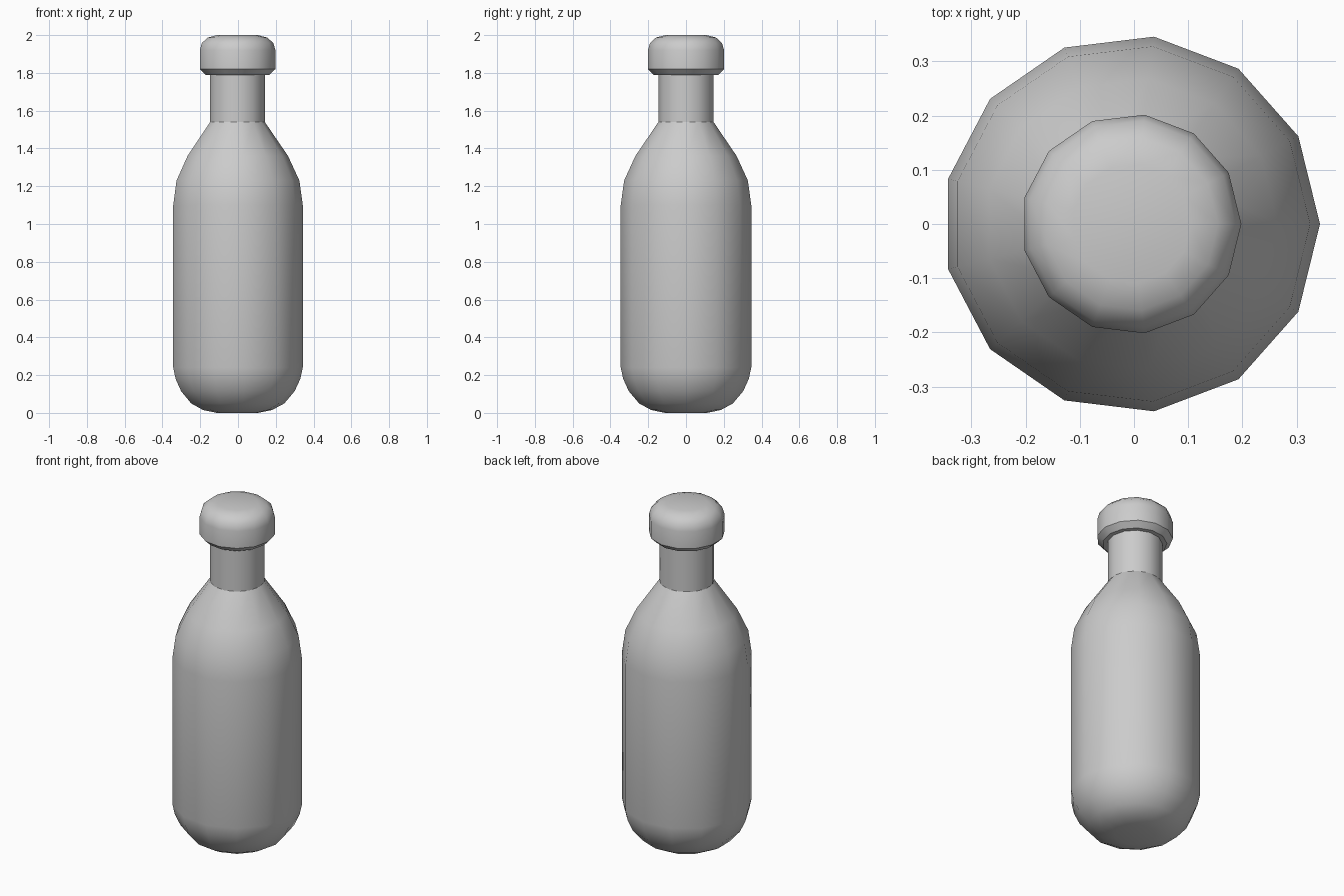
import bpy, bmesh, math

if "Cube" in bpy.data.objects:
    bpy.data.objects.remove(bpy.data.objects["Cube"])

SIDES = 13
SHIFT = -0.005  # odd-sided ring, nudged so the bounds are centred


def lathe(name, profile):
    """Revolve (radius, z) points into a closed low-poly solid."""
    bm = bmesh.new()
    rings = []
    for r, z in profile:
        rings.append([bm.verts.new((r * math.cos(a) + SHIFT, r * math.sin(a), z))
                      for a in (2 * math.pi * i / SIDES for i in range(SIDES))])
    for low, high in zip(rings, rings[1:]):
        for i in range(SIDES):
            j = (i + 1) % SIDES
            bm.faces.new((low[i], low[j], high[j], high[i]))
    bm.faces.new(rings[0][::-1])
    bm.faces.new(rings[-1])
    bmesh.ops.recalc_face_normals(bm, faces=bm.faces)
    mesh = bpy.data.meshes.new(name)
    bm.to_mesh(mesh)
    bm.free()
    obj = bpy.data.objects.new(name, mesh)
    bpy.context.collection.objects.link(obj)
    bpy.ops.object.select_all(action='DESELECT')
    obj.select_set(True)
    bpy.context.view_layer.objects.active = obj
    bpy.ops.object.shade_smooth_by_angle(angle=math.radians(32))
    return obj


# Rounded base, straight body, sloping shoulder and neck
lathe("bottle", [(0.11, 0.0), (0.185, 0.015), (0.25, 0.05), (0.305, 0.115),
                 (0.335, 0.18), (0.348, 0.24), (0.348, 1.10), (0.33, 1.23),
                 (0.27, 1.36), (0.147, 1.54), (0.147, 1.80)])

# Cap with chamfered lower rim and rounded top
lathe("cap", [(0.172, 1.79), (0.203, 1.82), (0.203, 1.92), (0.192, 1.958),
              (0.16, 1.987), (0.11, 2.0)])
